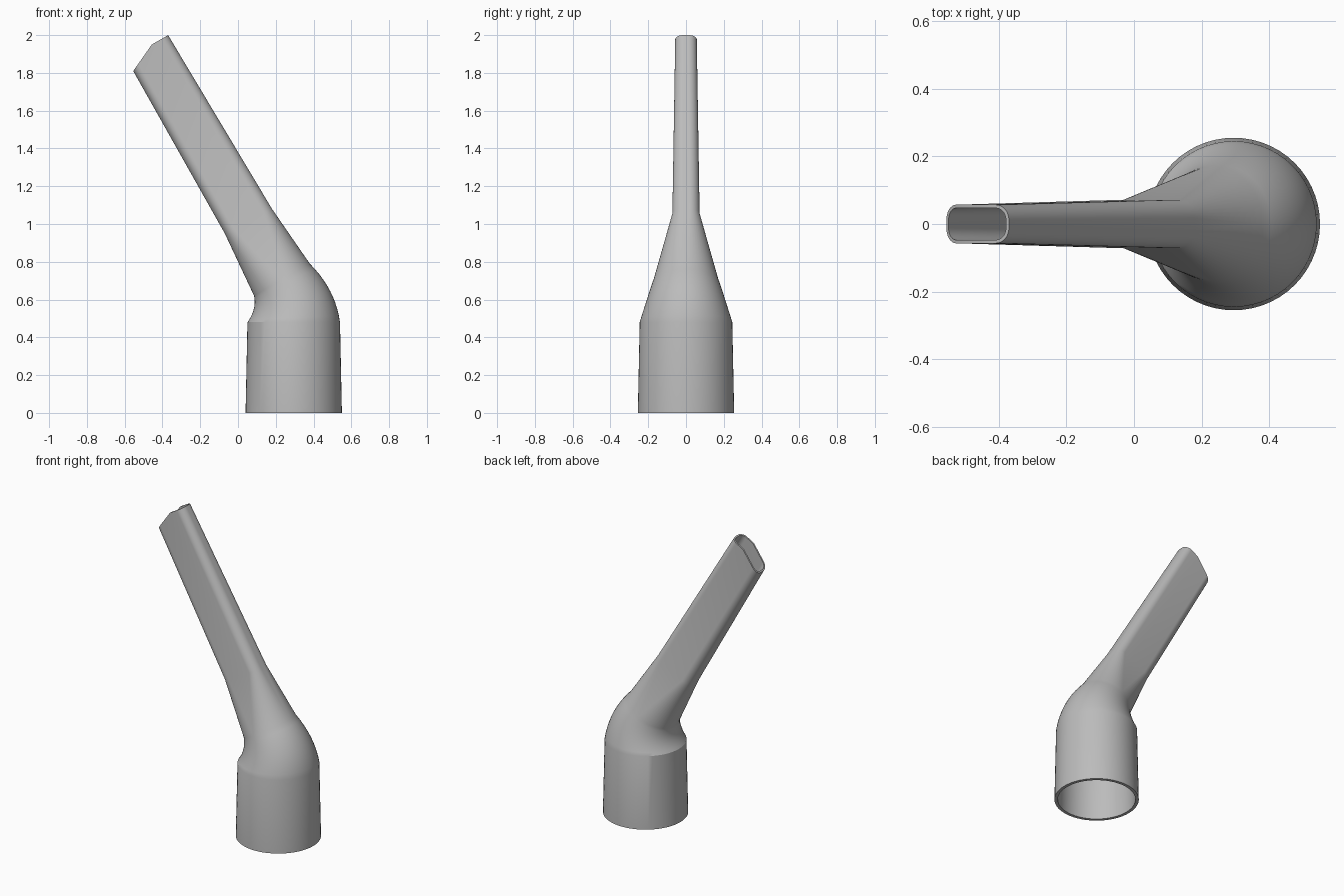
import bpy, bmesh
from math import cos, sin, pi, radians
from mathutils import Vector

cube = bpy.data.objects.get("Cube")
if cube:
    bpy.data.objects.remove(cube, do_unlink=True)

SEG = 14          # steps per rounded corner
ELBOW_STEPS = 10


def material(name, rgb):
    mat = bpy.data.materials.new(name)
    mat.use_nodes = True
    mat.diffuse_color = (*rgb, 1)
    mat.node_tree.nodes["Principled BSDF"].inputs["Base Color"].default_value = (*rgb, 1)
    return mat


def section(left, right, b, r, wall, inset, tip_cut=None):
    """Rounded rectangle spanning left to right in the xz plane, b deep each way."""
    left, right = Vector((left[0], 0, left[1])), Vector((right[0], 0, right[1]))
    centre, span = (left + right) / 2, right - left
    u = span.normalized()
    axis = Vector((-u.z, 0, u.x))
    half = span.length / 2
    cut = wall if inset else 0
    a, b, r = half - cut, b - cut, r - cut
    flat = []
    for q, (sx, sy) in enumerate(((1, 1), (-1, 1), (-1, -1), (1, -1))):
        for i in range(SEG + 1):
            t = (q + i / SEG) * pi / 2
            flat.append((sx * (a - r) + r * cos(t), sy * (b - r) + r * sin(t)))
        # extra point on each long side, where the mouth bends
        if q % 2 == 0:
            flat.append(((a - r) / 3, sy * b))
    ring = []
    for x, y in flat:
        p = centre + u * x + Vector((0, y, 0))
        if tip_cut:
            bend, drop = tip_cut
            p -= axis * drop * max(0, (bend - x) / (bend + half))
        ring.append(p)
    return ring


def bezier(p, t):
    return [(1 - t) ** 2 * m + 2 * t * (1 - t) * n + t * t * o for m, n, o in zip(*p)]


# Stations along the nozzle: left, right, half depth, corner radius, wall
stations = [((0.04, 0), (0.55, 0), 0.255, 0.255, 0.02)]
inner_bend = ((0.05, 0.48), (0.10, 0.55), (0.085, 0.62))
outer_bend = ((0.54, 0.48), (0.516, 0.655), (0.38, 0.79))
for i in range(ELBOW_STEPS + 1):
    t = i / ELBOW_STEPS
    lo, hi = bezier(inner_bend, t), bezier(outer_bend, t)
    radius = (Vector(hi) - Vector(lo)).length / 2
    stations.append((lo, hi, radius, radius, 0.02))
stations.append(((-0.07, 0.95), (0.18, 1.08), 0.072, 0.055, 0.014))
stations.append(((-0.591, 1.873), (-0.37, 2.0), 0.057, 0.045, 0.01, (0.028, 0.073)))

# Hollow shell: outer skin up, inner skin back down, closed at both rims
bm = bmesh.new()
loops = []
for inset, order in ((False, stations), (True, stations[::-1])):
    for s in order:
        ring = section(*s[:5], inset, *s[5:])
        loops.append([bm.verts.new(p) for p in ring])
for low, high in zip(loops, loops[1:] + loops[:1]):
    n = len(low)
    for i in range(n):
        j = (i + 1) % n
        bm.faces.new((low[i], low[j], high[j], high[i]))
bmesh.ops.remove_doubles(bm, verts=bm.verts, dist=1e-5)
bmesh.ops.recalc_face_normals(bm, faces=bm.faces)
mesh = bpy.data.meshes.new("nozzle")
bm.to_mesh(mesh)
bm.free()

nozzle = bpy.data.objects.new("nozzle", mesh)
bpy.context.collection.objects.link(nozzle)
mesh.materials.append(material("grey plastic", (0.5, 0.5, 0.5)))
bpy.ops.object.select_all(action="DESELECT")
nozzle.select_set(True)
bpy.context.view_layer.objects.active = nozzle
bpy.ops.object.shade_smooth_by_angle(angle=radians(25))
